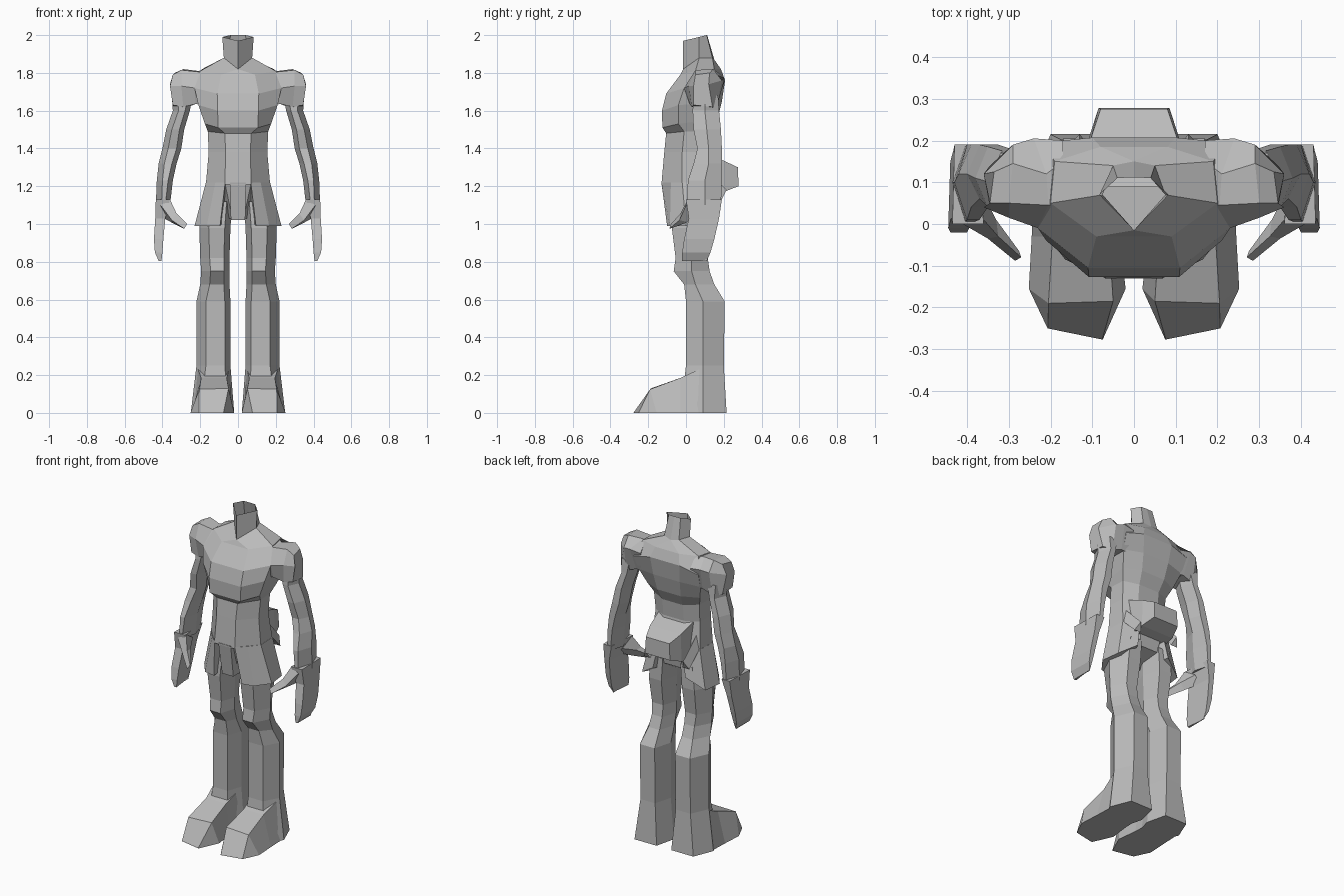
import bpy, bmesh

grey = bpy.data.materials.new("plain_grey")
grey.diffuse_color = (0.5, 0.5, 0.5, 1)


def loft(name, rings, cap_start=True, cap_end=True, flip=1):
    """Skin a stack of equal-length rings; flip=-1 mirrors across x."""
    bm = bmesh.new()
    vs = [[bm.verts.new((x * flip, y, z)) for x, y, z in r] for r in rings]
    n = len(rings[0])
    for a, b in zip(vs, vs[1:]):
        for i in range(n):
            j = (i + 1) % n
            bm.faces.new((a[i], a[j], b[j], b[i]))
    if cap_start:
        bm.faces.new(vs[0])
    if cap_end:
        bm.faces.new(vs[-1])
    bmesh.ops.remove_doubles(bm, verts=bm.verts, dist=1e-4)
    bmesh.ops.recalc_face_normals(bm, faces=bm.faces)
    me = bpy.data.meshes.new(name)
    bm.to_mesh(me)
    bm.free()
    me.materials.append(grey)
    ob = bpy.data.objects.new(name, me)
    bpy.context.collection.objects.link(ob)
    return ob


def pair(name, rings, **kw):
    loft("right_" + name, rings, **kw)
    loft("left_" + name, rings, flip=-1, **kw)


def sym(half):
    """Complete a half ring (front to back) with its mirror image."""
    return half + [(-x, y, z) for x, y, z in reversed(half)]


def hexring(z, x0, x1, yf, ym, yb, fi=0.03, fo=0.05):
    """Six-sided limb section: front pair, outer point, back pair, inner point."""
    return [(x0 + fi, yf, z), (x1 - fo, yf, z), (x1, ym, z),
            (x1 - fo, yb, z), (x0 + fi, yb, z), (x0, ym, z)]


# Torso: waist up to the neck base, open under the neck
neck_base = [(0, -0.015, 1.82), (0.075, 0.07, 1.88), (0.05, 0.14, 1.88), (0.0, 0.15, 1.87)]
torso = [
    [(0.07, -0.13, 1.21), (0.17, -0.02, 1.21), (0.165, 0.10, 1.21), (0.08, 0.15, 1.21)],
    [(0.065, -0.115, 1.38), (0.155, -0.02, 1.38), (0.15, 0.08, 1.38), (0.07, 0.12, 1.38)],
    [(0.07, -0.105, 1.48), (0.16, -0.01, 1.49), (0.155, 0.09, 1.49), (0.07, 0.13, 1.48)],
    [(0.105, -0.125, 1.51), (0.175, -0.04, 1.53), (0.18, 0.12, 1.55), (0.08, 0.165, 1.55)],
    [(0.108, -0.127, 1.60), (0.21, -0.04, 1.63), (0.21, 0.16, 1.64), (0.09, 0.19, 1.65)],
    [(0.11, -0.105, 1.69), (0.23, -0.01, 1.72), (0.22, 0.195, 1.73), (0.10, 0.207, 1.76)],
    [(0.09, -0.03, 1.79), (0.20, 0.05, 1.81), (0.19, 0.15, 1.82), (0.08, 0.185, 1.82)],
    neck_base,
]
loft("torso", [sym(r) for r in torso], cap_end=False)

# Neck: wedge-fronted collar, hollow at the top
neck_top = [(0, -0.015, 1.97), (0.083, 0.07, 1.99), (0.04, 0.11, 2.0), (0, 0.112, 2.0)]
loft("neck", [sym(neck_base), sym(neck_top)], cap_start=False, cap_end=False)

# Pelvis recessed between the skirt panels, and the centre flap
loft("pelvis", [sym([(0.07, -0.11, 1.22), (0.15, 0.03, 1.22), (0.08, 0.15, 1.22)]),
                sym([(0.03, -0.05, 1.03), (0.06, 0.03, 1.03), (0.06, 0.13, 1.09)])])
loft("front_flap", [sym([(0.042, -0.131, 1.22), (0.042, -0.09, 1.22)]),
                    sym([(0.038, -0.10, 1.02), (0.038, -0.03, 1.02)])])

# Flared skirt panels over each hip
pair("skirt_panel", [
    [(0.068, -0.13, 1.22), (0.12, -0.08, 1.22), (0.17, -0.02, 1.22),
     (0.165, 0.10, 1.22), (0.08, 0.15, 1.22), (0.05, 0.03, 1.22)],
    [(0.095, -0.10, 0.99), (0.165, -0.085, 0.99), (0.23, 0.0, 0.99),
     (0.215, 0.12, 0.99), (0.11, 0.165, 1.06), (0.06, 0.03, 1.03)],
])

# Pouch on the lower back
loft("back_pouch", [
    sym([(0.12, 0.09, 1.15), (0.12, 0.09, 1.38)]),
    sym([(0.11, 0.20, 1.17), (0.105, 0.20, 1.335)]),
    sym([(0.085, 0.278, 1.20), (0.08, 0.275, 1.30)]),
])
# Small fins beside the pouch
pair("hip_fin", [
    [(0.11, 0.12, 1.22), (0.16, 0.10, 1.22), (0.14, 0.10, 1.30)],
    [(0.11, 0.19, 1.13), (0.155, 0.19, 1.13), (0.13, 0.215, 1.18)],
])

# Shoulders, lofted sideways
pair("shoulder", [
    [(0.17, -0.01, 1.73), (0.17, 0.05, 1.81), (0.17, 0.15, 1.82),
     (0.17, 0.20, 1.76), (0.17, 0.16, 1.63), (0.17, 0.02, 1.63)],
    [(0.23, -0.01, 1.72), (0.205, 0.045, 1.805), (0.21, 0.12, 1.81),
     (0.24, 0.205, 1.77), (0.225, 0.16, 1.635), (0.225, 0.02, 1.635)],
    [(0.30, 0.015, 1.73), (0.30, 0.05, 1.815), (0.29, 0.145, 1.82),
     (0.29, 0.19, 1.76), (0.29, 0.16, 1.61), (0.29, 0.03, 1.62)],
    [(0.36, 0.04, 1.73), (0.345, 0.05, 1.79), (0.335, 0.125, 1.80),
     (0.36, 0.12, 1.74), (0.345, 0.14, 1.62), (0.345, 0.04, 1.63)],
])

# Arms: upper arm, elbow and flared forearm
arm = [(1.68, 0.24, 0.35, 0.04, 0.10, 0.17), (1.60, 0.255, 0.345, 0.035, 0.10, 0.175),
       (1.50, 0.285, 0.38, 0.04, 0.11, 0.185), (1.40, 0.30, 0.40, 0.06, 0.12, 0.19),
       (1.32, 0.325, 0.42, 0.04, 0.12, 0.19), (1.23, 0.345, 0.43, 0.01, 0.10, 0.19),
       (1.10, 0.36, 0.435, 0.005, 0.10, 0.185)]
pair("arm", [hexring(*r, fi=0.025, fo=0.03) for r in arm])

# Mitten hands curling inward at the tips
hand = [(1.13, 0.36, 0.435, 0.0, 0.19), (1.03, 0.385, 0.438, 0.015, 0.175),
        (0.92, 0.395, 0.445, -0.01, 0.15), (0.85, 0.40, 0.44, -0.02, 0.13),
        (0.805, 0.405, 0.42, -0.02, 0.11)]
pair("hand", [[(a, f, z), (b, f, z), (b - 0.005, k, z), (a + 0.015, k, z)]
              for z, a, b, f, k in hand])
pair("thumb", [
    [(0.36, 0.01, 1.13), (0.41, 0.0, 1.10), (0.41, 0.08, 1.04), (0.37, 0.09, 1.08)],
    [(0.325, -0.03, 1.055), (0.35, -0.035, 1.02), (0.355, 0.01, 1.01), (0.33, 0.01, 1.05)],
    [(0.27, -0.08, 1.0), (0.285, -0.088, 0.975), (0.295, -0.07, 0.98), (0.275, -0.065, 1.0)],
])

# Legs: thigh, knee step and heavy boot shaft
leg = [(1.12, 0.03, 0.19, -0.07, 0.04, 0.14), (0.98, 0.04, 0.205, -0.075, 0.03, 0.14),
       (0.82, 0.045, 0.20, -0.055, 0.03, 0.115), (0.75, 0.045, 0.195, -0.065, 0.03, 0.125),
       (0.68, 0.045, 0.20, -0.01, 0.05, 0.15), (0.59, 0.04, 0.22, 0.0, 0.09, 0.205),
       (0.25, 0.04, 0.22, 0.0, 0.09, 0.20), (0.0, 0.02, 0.25, -0.03, 0.09, 0.215)]
pair("leg", [hexring(*r) for r in leg])

# Feet, lofted from ankle to blunt toe
pair("foot", [
    [(0.04, 0.09, 0.0), (0.24, 0.09, 0.0), (0.215, 0.09, 0.24), (0.045, 0.09, 0.24)],
    [(0.035, -0.03, 0.0), (0.245, -0.03, 0.0), (0.195, -0.03, 0.185), (0.06, -0.03, 0.185)],
    [(0.02, -0.155, 0.0), (0.252, -0.155, 0.0), (0.205, -0.19, 0.125), (0.05, -0.185, 0.13)],
    [(0.075, -0.277, 0.0), (0.207, -0.25, 0.0), (0.206, -0.249, 0.005), (0.076, -0.275, 0.005)],
])
